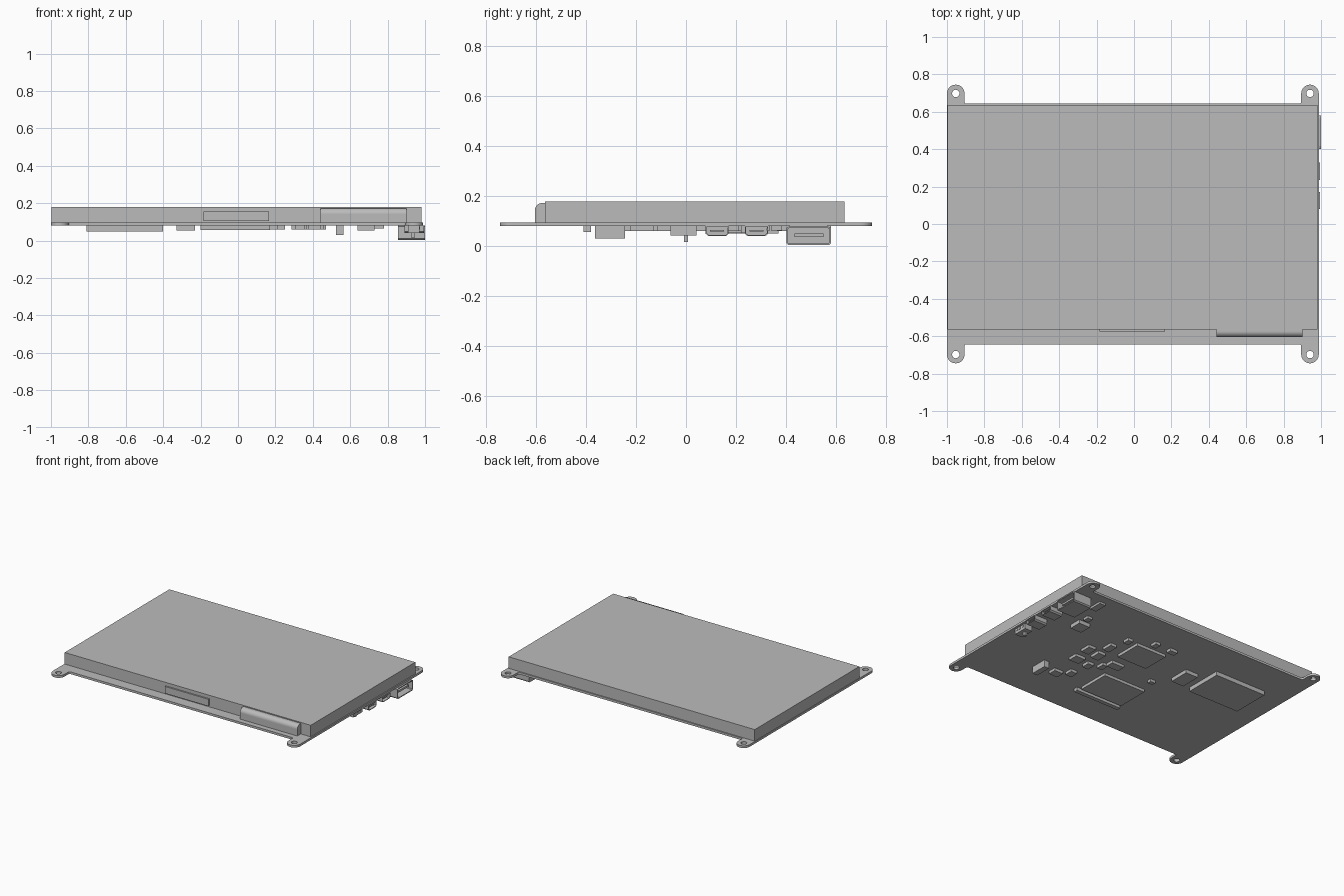
import bpy, bmesh, math
from mathutils import Vector

cube = bpy.data.objects.get("Cube")
if cube:
    bpy.data.objects.remove(cube, do_unlink=True)

grey = bpy.data.materials.new("plain grey")
grey.use_nodes = True
grey.diffuse_color = (0.5, 0.5, 0.5, 1)
grey.node_tree.nodes["Principled BSDF"].inputs["Base Color"].default_value = (0.5, 0.5, 0.5, 1)

TOP, UNDER = 0.096, 0.08   # board faces


def add(name, mesh):
    ob = bpy.data.objects.new(name, mesh)
    bpy.context.collection.objects.link(ob)
    mesh.materials.clear()
    mesh.materials.append(grey)
    return ob


def box(name, x, y, z):
    bm = bmesh.new()
    bmesh.ops.create_cube(bm, size=1)
    for v in bm.verts:
        v.co = Vector([(r[0] + r[1]) / 2 + c * (r[1] - r[0]) for c, r in zip(v.co, (x, y, z))])
    me = bpy.data.meshes.new(name)
    bm.to_mesh(me)
    bm.free()
    return add(name, me)


def chip(name, x, y, height):
    return box(name, x, y, (UNDER - height, UNDER))


def prism(name, profile, x, cavity=0, wall=0.007):
    """Extrude a y,z profile along x, optionally hollowed from the +x end."""
    bm = bmesh.new()
    face = bm.faces.new([bm.verts.new((x[0], y, z)) for y, z in profile])
    out = bmesh.ops.extrude_face_region(bm, geom=[face])["geom"]
    bmesh.ops.translate(bm, vec=(x[1] - x[0], 0, 0), verts=[g for g in out if isinstance(g, bmesh.types.BMVert)])
    bmesh.ops.recalc_face_normals(bm, faces=bm.faces)
    if cavity:
        end = max(bm.faces, key=lambda f: f.calc_center_median().x)
        bmesh.ops.inset_region(bm, faces=[end], thickness=wall)
        out = bmesh.ops.extrude_face_region(bm, geom=[end])["geom"]
        bmesh.ops.translate(bm, vec=(-cavity, 0, 0), verts=[g for g in out if isinstance(g, bmesh.types.BMVert)])
        if end.is_valid:
            bm.faces.remove(end)
        bmesh.ops.recalc_face_normals(bm, faces=bm.faces)
    me = bpy.data.meshes.new(name)
    bm.to_mesh(me)
    bm.free()
    return add(name, me)


def arc(cx, cy, r, a0, a1, n):
    return [(cx + r * math.cos(math.radians(a0 + (a1 - a0) * i / n)),
             cy + r * math.sin(math.radians(a0 + (a1 - a0) * i / n))) for i in range(n + 1)]


# Circuit board with four rounded mounting ears
L, R, EDGE, EAR, TAB, FIL = -1.0, 0.988, 0.643, 0.698, 0.047, 0.01
upper = [(R, EDGE)] + arc(R - TAB, EAR, TAB, 0, 180, 16)
upper += arc(R - 2 * TAB - FIL, EDGE + FIL, FIL, 0, -90, 4)
upper += arc(L + 2 * TAB + FIL, EDGE + FIL, FIL, -90, -180, 4)
upper += arc(L + TAB, EAR, TAB, 0, 180, 16)
outline = upper + [(x, -y) for x, y in reversed(upper)]
loops = [outline] + [arc(cx, cy, 0.02, 0, 337.5, 15) for cx in (L + TAB, R - TAB) for cy in (EAR, -EAR)]
curve = bpy.data.curves.new("board_outline", "CURVE")
curve.dimensions = "2D"
curve.fill_mode = "BOTH"
curve.extrude = (TOP - UNDER) / 2
for pts in loops:
    sp = curve.splines.new("POLY")
    sp.points.add(len(pts) - 1)
    for p, (x, y) in zip(sp.points, pts):
        p.co = (x, y, 0, 1)
    sp.use_cyclic_u = True
temp = bpy.data.objects.new("board_outline", curve)
bpy.context.collection.objects.link(temp)
mesh = bpy.data.meshes.new_from_object(temp.evaluated_get(bpy.context.evaluated_depsgraph_get()))
bpy.data.objects.remove(temp, do_unlink=True)
board = add("circuit_board", mesh)
board.location.z = (TOP + UNDER) / 2

# Display panel and its ribbon parts along the front
box("display_panel", (-0.997, 0.98), (-0.565, 0.635), (TOP, 0.18))
box("front_ribbon", (-0.185, 0.165), (-0.576, -0.565), (0.105, 0.155))
wrap = [(-0.565, TOP), (-0.605, TOP)] + arc(-0.575, 0.143, 0.03, 180, 90, 8) + [(-0.565, 0.173)]
prism("ribbon_fold", wrap, (0.44, 0.9))

# Video socket with tongue
socket = [(0.402, 0.075), (0.402, 0.012), (0.41, 0.004), (0.572, 0.004), (0.58, 0.012), (0.58, 0.075),
          (0.565, UNDER), (0.417, UNDER)]
prism("video_socket", socket, (0.855, 1.0), 0.1)
box("video_socket_tongue", (0.9, 0.985), (0.435, 0.55), (0.036, 0.05))

# Two small power and data sockets
for i, y in enumerate((0.125, 0.282)):
    w = 0.046
    prof = [(y - w, 0.07), (y - w, 0.05), (y - w + 0.01, 0.041), (y + w - 0.01, 0.041),
            (y + w, 0.05), (y + w, 0.07), (y + w, UNDER), (y - w, UNDER)]
    prism(f"small_socket_{i + 1}", prof, (0.89, 0.994), 0.05, 0.005)
    box(f"small_socket_tongue_{i + 1}", (0.94, 0.985), (y - 0.028, y + 0.028), (0.058, 0.064))

# Slide switch with knob and recessed-looking contacts
chip("switch_body", (0.91, 0.97), (-0.062, 0.042), 0.038)
box("switch_knob", (0.925, 0.945), (-0.009, 0.009), (0.017, 0.042))
for i in range(3):
    y = -0.04 + i * 0.03
    box(f"switch_contact_{i + 1}", (0.97, 0.974), (y - 0.006, y + 0.006), (0.06, 0.075))

# Chips and connectors on the underside
chip("large_module", (-0.81, -0.4), (0.09, 0.37), 0.03)
chip("medium_chip", (-0.33, -0.23), (0.11, 0.26), 0.026)
chip("processor", (0.0, 0.24), (0.12, 0.32), 0.02)
chip("memory_card_slot", (-0.19, 0.15), (-0.36, -0.12), 0.02)
chip("ribbon_connector", (-0.2, 0.17), (-0.41, -0.38), 0.024)
chip("tall_header", (0.525, 0.565), (-0.365, -0.245), 0.05)
chip("regulator", (0.64, 0.73), (0.22, 0.31), 0.027)
chip("coil", (0.68, 0.72), (0.34, 0.385), 0.018)
chip("filter_chip", (0.73, 0.78), (0.48, 0.58), 0.015)

# Scattered small components: centre and half sizes
small = [(0.42, -0.08, 0.04, 0.035), (0.44, 0.06, 0.03, 0.04), (0.35, 0.17, 0.025, 0.04),
         (0.34, 0.04, 0.03, 0.04), (0.31, 0.31, 0.02, 0.025), (0.14, 0.39, 0.02, 0.025),
         (0.0, 0.39, 0.03, 0.02), (0.17, 0.01, 0.05, 0.03), (0.41, -0.31, 0.035, 0.03),
         (0.33, -0.25, 0.025, 0.03), (-0.15, 0.0, 0.02, 0.015), (0.23, -0.05, 0.02, 0.03),
         (0.31, -0.1, 0.025, 0.03)]
for i, (x, y, hx, hy) in enumerate(small):
    chip(f"small_component_{i + 1}", (x - hx, x + hx), (y - hy, y + hy), 0.02)
